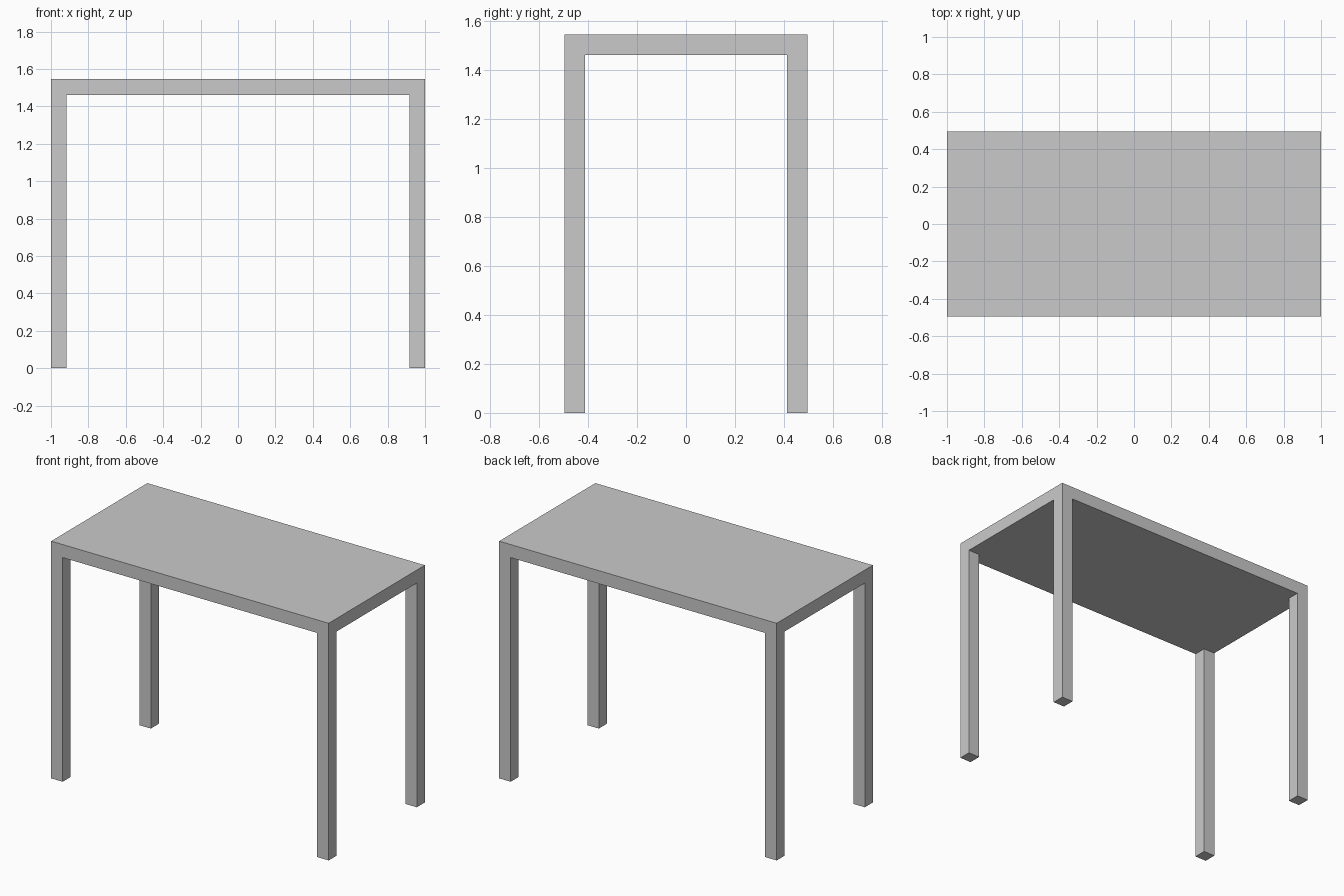
import bpy
import bmesh

cube = bpy.data.objects.get("Cube")
if cube:
    bpy.data.objects.remove(cube, do_unlink=True)

LENGTH, DEPTH, HEIGHT = 2.0, 0.99, 1.545
LEG = 0.083          # leg width, equal to the top's thickness
UNDERSIDE = HEIGHT - 0.085

# Plain grey material
grey = bpy.data.materials.new("light_grey")
grey.use_nodes = True
colour = (0.59, 0.59, 0.59, 1.0)
grey.diffuse_color = colour
grey.node_tree.nodes["Principled BSDF"].inputs["Base Color"].default_value = colour

# Table top: a slab whose underside is cut along the inner leg lines
bm = bmesh.new()
bmesh.ops.create_cube(bm, size=1)
for v in bm.verts:
    v.co.x *= LENGTH
    v.co.y *= DEPTH
    v.co.z = HEIGHT if v.co.z > 0 else UNDERSIDE

for axis, half in ((0, LENGTH / 2), (1, DEPTH / 2)):
    for side in (-1, 1):
        point, normal = [0, 0, 0], [0, 0, 0]
        point[axis] = side * (half - LEG)
        normal[axis] = 1
        bmesh.ops.bisect_plane(bm, geom=bm.verts[:] + bm.edges[:] + bm.faces[:],
                               plane_co=point, plane_no=normal)

# Legs: the four corner squares of the underside drawn down to the floor
bm.normal_update()
corners = []
for f in bm.faces:
    c = f.calc_center_median()
    if f.normal.z < -0.9 and abs(c.x) > LENGTH / 2 - LEG and abs(c.y) > DEPTH / 2 - LEG:
        corners.append(f)
for f in corners:
    foot = bmesh.ops.extrude_discrete_faces(bm, faces=[f])["faces"][0]
    for v in foot.verts:
        v.co.z = 0

# Merge coplanar faces so the frame and legs read as one clean body
bmesh.ops.remove_doubles(bm, verts=bm.verts, dist=0.0001)
bmesh.ops.dissolve_limit(bm, angle_limit=0.01, verts=bm.verts, edges=bm.edges)
bmesh.ops.recalc_face_normals(bm, faces=bm.faces)

mesh = bpy.data.meshes.new("table")
bm.to_mesh(mesh)
bm.free()
mesh.materials.append(grey)
table = bpy.data.objects.new("table", mesh)
bpy.context.collection.objects.link(table)
